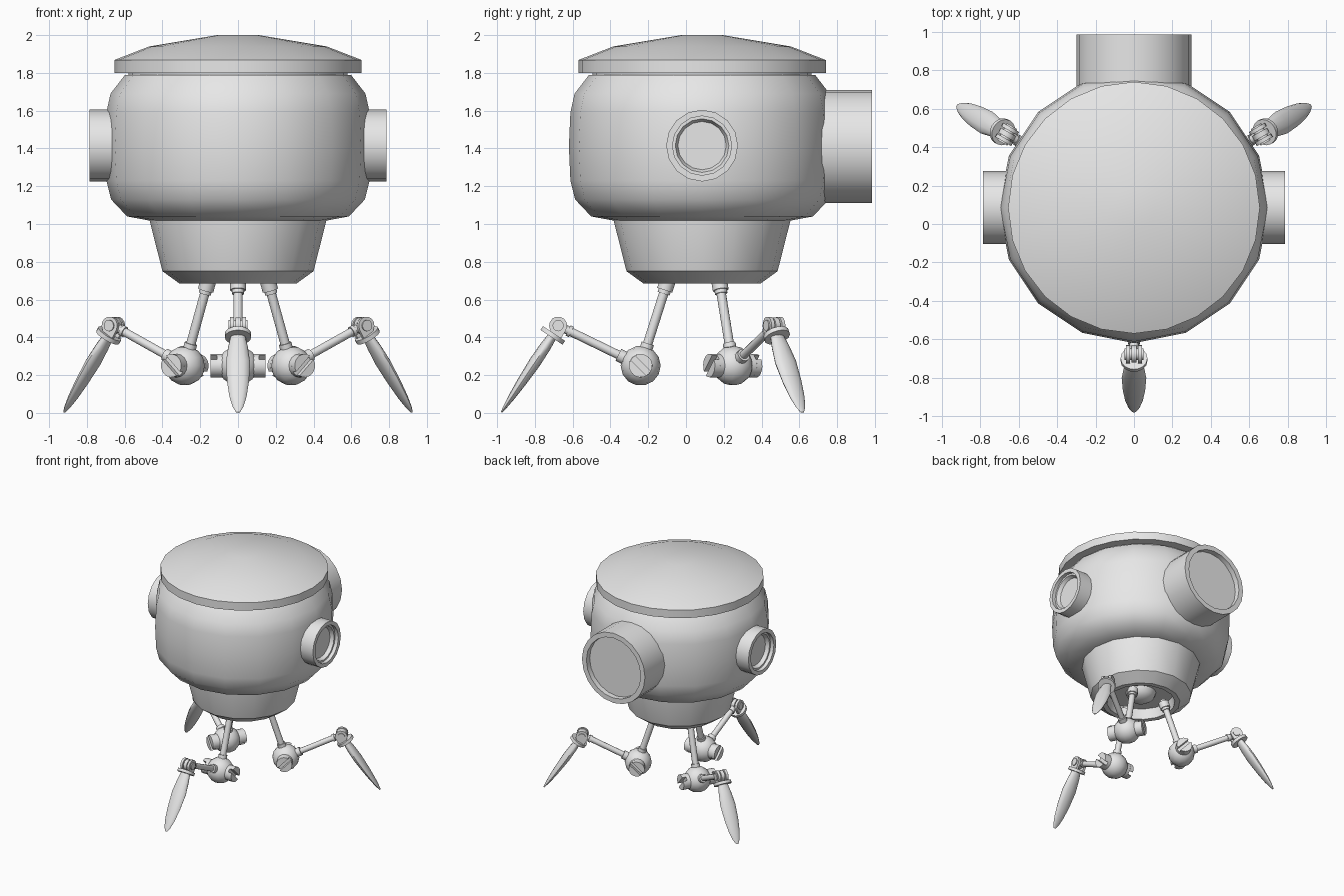
import bpy, bmesh, math
from mathutils import Matrix, Vector

if "Cube" in bpy.data.objects:
    bpy.data.objects.remove(bpy.data.objects["Cube"])

CY = 0.085                      # the body axis sits slightly behind the origin
grey = bpy.data.materials.new("plain grey")
grey.diffuse_color = (0.8, 0.8, 0.8, 1)
grey.use_nodes = True
grey.node_tree.nodes["Principled BSDF"].inputs["Base Color"].default_value = grey.diffuse_color


def finish(bm, name, matrix, angle=40):
    bmesh.ops.recalc_face_normals(bm, faces=bm.faces)
    mesh = bpy.data.meshes.new(name)
    bm.to_mesh(mesh)
    bm.free()
    mesh.transform(matrix)
    mesh.materials.append(grey)
    ob = bpy.data.objects.new(name, mesh)
    bpy.context.collection.objects.link(ob)
    bpy.ops.object.select_all(action='DESELECT')
    ob.select_set(True)
    bpy.context.view_layer.objects.active = ob
    bpy.ops.object.shade_smooth_by_angle(angle=math.radians(angle))
    return ob


def skin(bm, rings):
    """Bridge rings of equal length; single-vertex rings are poles."""
    for a, b in zip(rings, rings[1:]):
        n = max(len(a), len(b))
        for i in range(n):
            j = (i + 1) % n
            quad = [a[i % len(a)], a[j % len(a)], b[j % len(b)], b[i % len(b)]]
            bm.faces.new(list(dict.fromkeys(quad)))


def lathe(name, profile, sides, matrix=Matrix(), angle=40):
    """Revolve (radius, height) points around local z."""
    bm = bmesh.new()
    rings = []
    for r, z in profile:
        steps = sides if r > 0 else 1
        rings.append([bm.verts.new((r * math.cos(math.tau * i / sides),
                                    r * math.sin(math.tau * i / sides), z))
                      for i in range(steps)])
    skin(bm, rings)
    return finish(bm, name, matrix, angle)


def along(a, b):
    """Frame at a whose z axis points to b."""
    a, b = Vector(a), Vector(b)
    return Matrix.Translation(a) @ (b - a).to_track_quat('Z', 'Y').to_matrix().to_4x4()


def rod(name, a, b, radius, base, sides=12):
    h = (Vector(b) - Vector(a)).length
    lathe(name, [(0, 0), (radius, 0), (radius, h), (0, h)], sides, base @ along(a, b))


def plate(name, outline, x0, x1, base):
    """Flat plate: (y, z) outline extruded along x."""
    bm = bmesh.new()
    face = bm.faces.new([bm.verts.new((x0, y, z)) for y, z in outline])
    out = bmesh.ops.extrude_face_region(bm, geom=[face])
    verts = [v for v in out["geom"] if isinstance(v, bmesh.types.BMVert)]
    bmesh.ops.translate(bm, verts=verts, vec=(x1 - x0, 0, 0))
    finish(bm, name, base)


axis = Matrix.Translation((0, CY, 0))

# Round body with tapered neck, hollow underneath
lathe("body", [(0, 1.79), (0.598, 1.79), (0.675, 1.69), (0.697, 1.59), (0.705, 1.41),
               (0.697, 1.23), (0.672, 1.13), (0.587, 1.04), (0.468, 1.018)], 16, axis)
lathe("neck", [(0, 1.03), (0.468, 1.03), (0.468, 1.018), (0.4, 0.75), (0.31, 0.685),
               (0.27, 0.685), (0.255, 0.77), (0, 0.77)], 16, axis, 30)
lathe("underside_dome", [(0.12, 0.77), (0.105, 0.73), (0.06, 0.7), (0, 0.69)], 16, axis)

# Shallow domed lid
lathe("lid", [(0, 1.775), (0.58, 1.775), (0.58, 1.8), (0.655, 1.8), (0.655, 1.868),
              (0.47, 1.94), (0.11, 2.0), (0, 2.0)], 24, axis)

# Porthole tubes on both sides
for side, label in ((1, "right"), (-1, "left")):
    m = along((0, CY, 1.415), (side, CY, 1.415))
    lathe(label + "_porthole", [(0, 0.6), (0.19, 0.6), (0.19, 0.785), (0.157, 0.785),
                                (0.157, 0.755), (0.142, 0.755), (0.128, 0.725),
                                (0, 0.725)], 16, m, 30)

# Wide pipe at the back
lathe("back_pipe", [(0, 0.55), (0.3, 0.55), (0.3, 0.9), (0.258, 0.9), (0.258, 0.855),
                    (0, 0.855)], 20, along((0, CY, 1.41), (0, CY + 1, 1.41)), 30)

# Three jointed legs; the leg is laid out towards -y, then turned about the body axis
HIP, KNEE, ANKLE = (0, -0.175, 0.72), (0, -0.325, 0.25), (0, -0.762, 0.462)
FOOT, TIP = Vector((0, -0.79, 0.41)), Vector((0, -1.062, 0.003))
BLADE = [(0, 0.038, 0.024), (0.15, 0.052, 0.03), (0.35, 0.064, 0.032), (0.6, 0.058, 0.026),
         (0.8, 0.045, 0.018), (0.93, 0.028, 0.01), (1, 0.01, 0.004)]


def lerp(a, b, t):
    return Vector(a).lerp(Vector(b), t)


def arc(cy, cz, r, start, end, n):
    return [(cy + r * math.cos(math.radians(start + (end - start) * i / n)),
             cz + r * math.sin(math.radians(start + (end - start) * i / n)))
            for i in range(n + 1)]


def leg(label, base):
    # Upper and lower struts with collars
    rod(label + "_thigh", HIP, KNEE, 0.025, base)
    rod(label + "_hip_collar", lerp(HIP, KNEE, 0.04), lerp(HIP, KNEE, 0.15), 0.042, base)
    rod(label + "_hip_ring", lerp(HIP, KNEE, 0.15), lerp(HIP, KNEE, 0.19), 0.033, base)
    rod(label + "_knee_collar", lerp(HIP, KNEE, 0.75), lerp(HIP, KNEE, 0.82), 0.034, base)
    rod(label + "_shin", KNEE, ANKLE, 0.023, base)
    rod(label + "_shin_collar", lerp(KNEE, ANKLE, 0.18), lerp(KNEE, ANKLE, 0.27), 0.035, base)
    rod(label + "_ankle_collar", lerp(KNEE, ANKLE, 0.84), lerp(KNEE, ANKLE, 0.88), 0.03, base)
    # Knee ball with slotted bolt heads
    ball = [(0.106 * math.sin(math.pi * i / 8) if 0 < i < 8 else 0,
             -0.106 * math.cos(math.pi * i / 8)) for i in range(9)]
    lathe(label + "_knee_ball", ball, 14, base @ along(KNEE, (1, KNEE[1], KNEE[2])))
    for s in (1, -1):
        rod(label + "_bolt", (s * 0.07, *KNEE[1:]), (s * 0.112, *KNEE[1:]), 0.062, base, 16)
        for turn in (-45, 135):
            half = arc(KNEE[1], KNEE[2], 0.062, turn + 14, turn + 166, 8)
            plate(label + "_bolt_head", half, s * 0.112, s * 0.145, base)
    # Ankle hinge
    _, ay, az = ANKLE
    rod(label + "_hinge_pin", (-0.05, ay, az), (0.05, ay, az), 0.03, base)
    rod(label + "_hinge_tongue", (-0.014, ay, az), (0.014, ay, az), 0.045, base, 14)
    lug = arc(ay, az, 0.048, -30, 210, 9) + [(ay - 0.065, az - 0.04), (ay + 0.005, az - 0.085)]
    for s in (1, -1):
        plate(label + "_hinge_lug", lug, s * 0.022, s * 0.042, base)
    # Disc and leaf-shaped foot blade
    d = (TIP - FOOT).normalized()
    rod(label + "_foot_disc", FOOT - d * 0.012, FOOT + d * 0.012, 0.07, base, 16)
    bm = bmesh.new()
    up = d.cross(Vector((1, 0, 0)))
    rings = []
    for t, w, h in BLADE:
        c = FOOT.lerp(TIP, t)
        rings.append([bm.verts.new(c + Vector((w * math.cos(a), 0, 0)) + up * h * math.sin(a))
                      for a in (math.tau * i / 12 for i in range(12))])
    skin(bm, rings)
    bm.faces.new(rings[0])
    bm.faces.new(rings[-1])
    finish(bm, label + "_foot_blade", base, 50)


for label, turn in (("front_leg", 0), ("right_leg", 120), ("left_leg", -120)):
    leg(label, axis @ Matrix.Rotation(math.radians(turn), 4, 'Z'))
